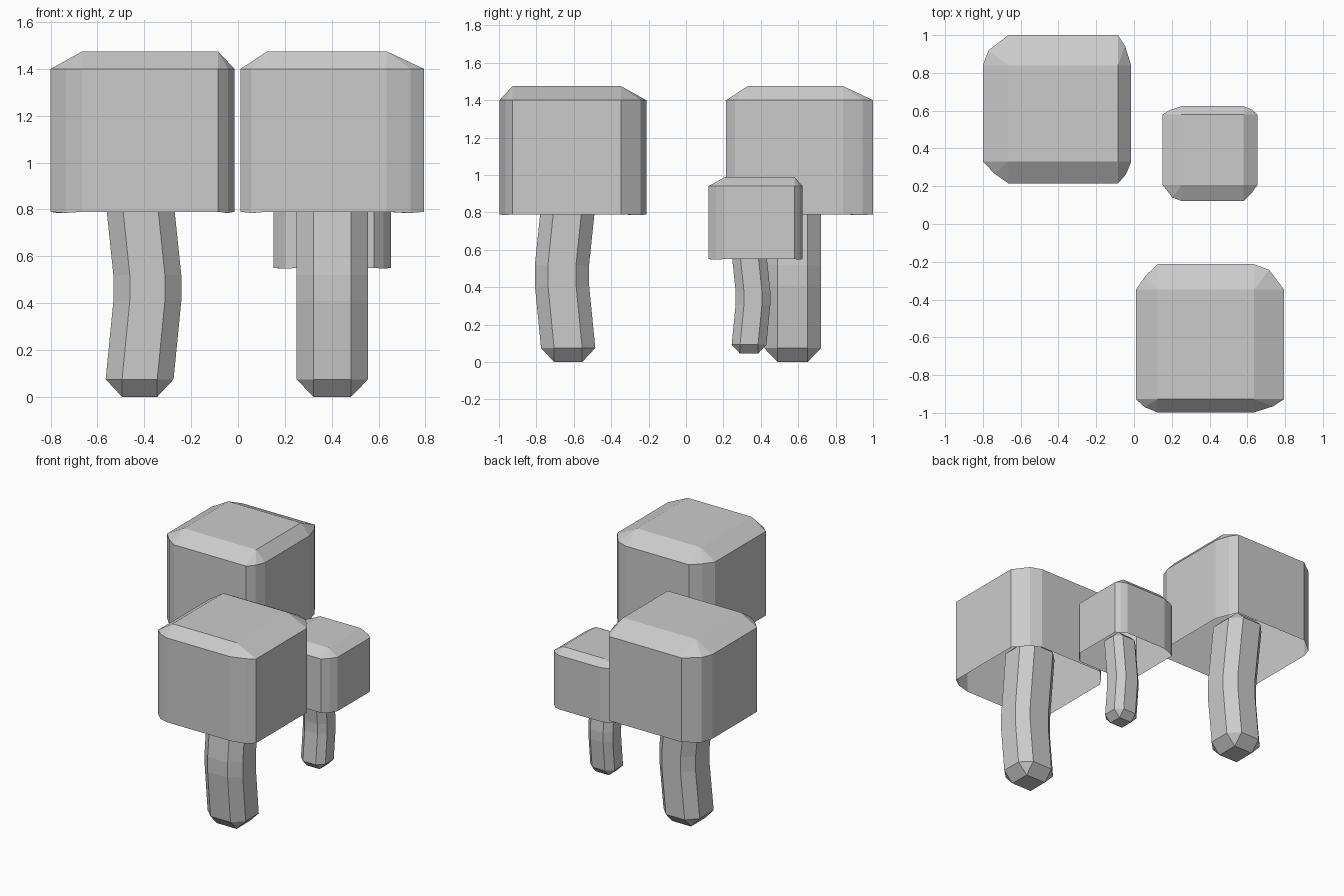
import bpy, bmesh
from math import radians
from mathutils import Matrix

if "Cube" in bpy.data.objects:
    bpy.data.objects.remove(bpy.data.objects["Cube"])


def make_object(name, bm, location, angle, scale):
    bmesh.ops.recalc_face_normals(bm, faces=bm.faces)
    mesh = bpy.data.meshes.new(name)
    bm.to_mesh(mesh)
    bm.free()
    mesh.transform(Matrix.Translation(location)
                   @ Matrix.Rotation(radians(angle), 4, 'Z')
                   @ Matrix.Scale(scale, 4))
    obj = bpy.data.objects.new(name, mesh)
    bpy.context.collection.objects.link(obj)


def bridge(bm, a, b):
    n = len(a)
    for i in range(n):
        bm.faces.new((a[i], a[(i + 1) % n], b[(i + 1) % n], b[i]))


def build_cap(name, location, angle, scale):
    bm = bmesh.new()
    h = 0.3925
    x0, x1, y0, y1 = -0.2575, 0.3225, -0.2775, 0.2325   # flat top rectangle
    # each corner: three outline points, counter-clockwise
    corners = [
        ((-h, y0), (-0.33, -0.342), (x0, -h)),
        ((x1, -h), (0.365, -0.345), (h, y0)),
        ((h, y1), (0.36, 0.335), (x1, h)),
        ((x0, h), (-0.3625, 0.3125), (-h, y1)),
    ]
    outline = [p for c in corners for p in c]
    low = [bm.verts.new((x, y, 0.785 if i % 3 == 1 else 0.79))
           for i, (x, y) in enumerate(outline)]
    rim = [bm.verts.new((x, y, 1.4)) for x, y in outline]
    top = [bm.verts.new((x, y, 1.475))
           for x, y in ((x0, y0), (x1, y0), (x1, y1), (x0, y1))]
    # walls, open underneath
    bridge(bm, low, rim)
    # sloped shoulders with a two-triangle fan at each corner
    for i in range(4):
        a, b, c = rim[3 * i:3 * i + 3]
        nxt = rim[(3 * i + 3) % 12]
        bm.faces.new((a, b, top[i]))
        bm.faces.new((b, c, top[i]))
        bm.faces.new((c, nxt, top[(i + 1) % 4], top[i]))
    bm.faces.new(top)
    make_object(name, bm, location, angle, scale)


def build_stem(name, location, angle, scale):
    bm = bmesh.new()
    a, b = 0.145, 0.1525      # half widths
    c, d = 0.075, 0.08        # half widths of the flat sides
    section = [(-a, -d), (-c, -b), (c, -b), (a, -d),
               (a, d), (c, b), (-c, b), (-a, d)]
    # slightly bent shaft: (height, sideways offset)
    rings = [[bm.verts.new((x + off, y, z)) for x, y in section]
             for z, off in ((0.075, 0), (0.41, 0.033), (0.52, 0.033), (0.98, -0.015))]
    for lower, upper in zip(rings, rings[1:]):
        bridge(bm, lower, upper)
    # chamfered ends
    for ring, z, off in ((rings[0], 0, 0), (rings[-1], 1.05, -0.02)):
        end = [bm.verts.new((x + off, y, z))
               for x, y in ((-c, -d), (c, -d), (c, d), (-c, d))]
        for i in range(4):
            p, q, r = ring[2 * i], ring[2 * i + 1], ring[(2 * i + 2) % 8]
            bm.faces.new((p, q, end[i]))
            bm.faces.new((q, r, end[(i + 1) % 4], end[i]))
        bm.faces.new(end)
    make_object(name, bm, location, angle, scale)


# name, cap centre, stem base centre, base height, turn, size
trees = [
    ("back_left", (-0.4075, 0.6075), (-0.42, 0.57), 0, 0, 1),
    ("front_right", (0.4025, -0.605), (0.4025, -0.63), 0, -90, 1),
    ("small", (0.4025, 0.3725), (0.4, 0.337), 0.045, 90, 0.64),
]
for name, cap, stem, z, turn, size in trees:
    build_cap(name + "_cap", (*cap, z), turn, size)
    build_stem(name + "_stem", (*stem, z), turn, size)
